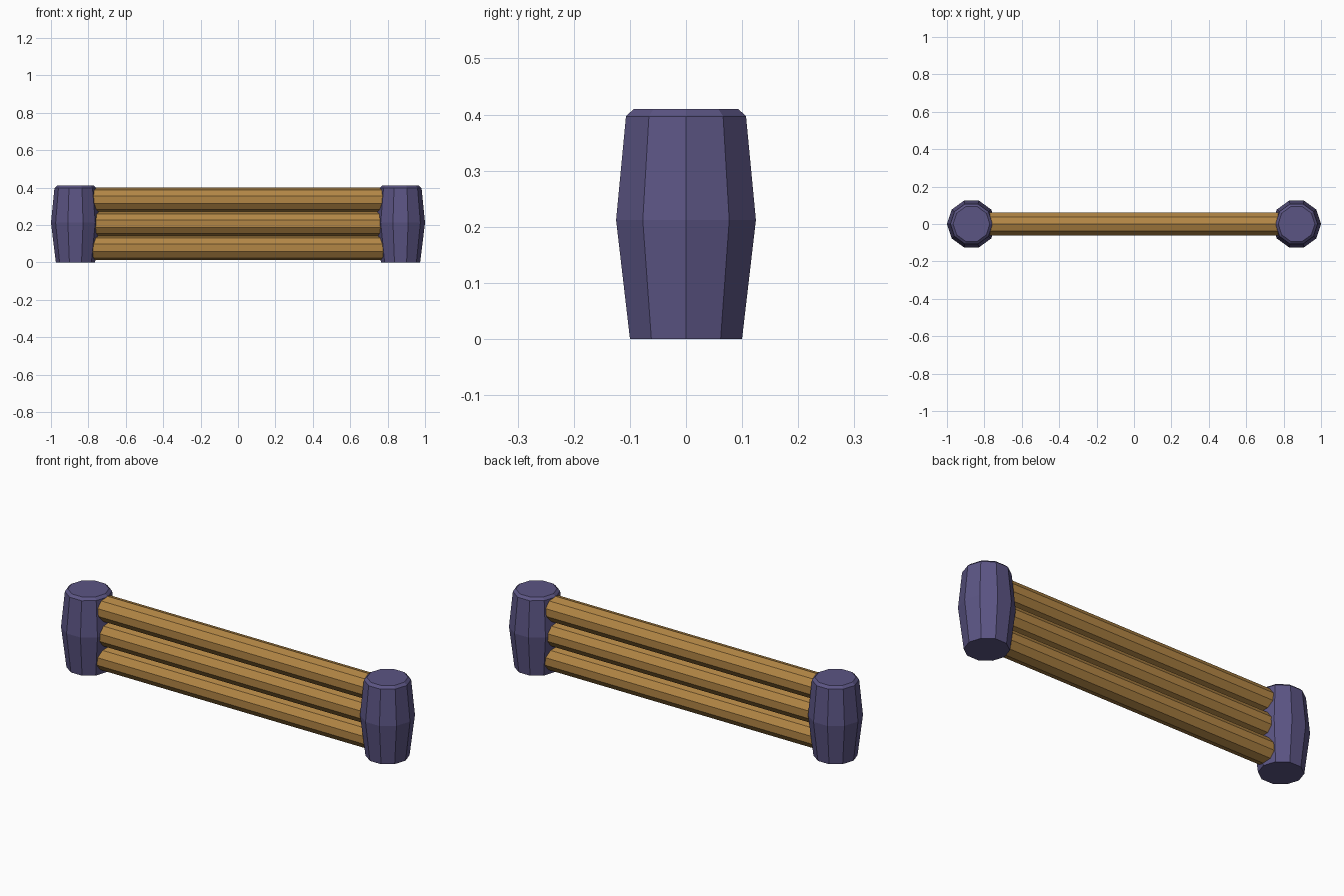
import bpy, bmesh
from math import sin, cos, pi

if "Cube" in bpy.data.objects:
    bpy.data.objects.remove(bpy.data.objects["Cube"])

SIDES = 10
POST_X = 0.869


def material(name, rgb):
    m = bpy.data.materials.new(name)
    m.diffuse_color = (*rgb, 1)
    m.use_nodes = True
    m.node_tree.nodes["Principled BSDF"].inputs["Base Color"].default_value = m.diffuse_color
    return m


def lathe(name, profile, mat):
    """Flat-shaded ten-sided solid from (radius, height) rings."""
    bm = bmesh.new()
    rings = [[bm.verts.new((r * cos(2 * pi * i / SIDES), r * sin(2 * pi * i / SIDES), z))
              for i in range(SIDES)] for r, z in profile]
    for a, b in zip(rings, rings[1:]):
        for i in range(SIDES):
            j = (i + 1) % SIDES
            bm.faces.new((a[i], a[j], b[j], b[i]))
    bm.faces.new(rings[0][::-1])
    bm.faces.new(rings[-1])
    mesh = bpy.data.meshes.new(name)
    bm.to_mesh(mesh)
    bm.free()
    mesh.materials.append(mat)
    ob = bpy.data.objects.new(name, mesh)
    bpy.context.collection.objects.link(ob)
    return ob


purple = material("purple_post", (0.105, 0.09, 0.23))
wood = material("brown_wood", (0.45, 0.24, 0.06))

# Barrel-shaped end posts with a bevelled top
for side, x in (("left", -POST_X), ("right", POST_X)):
    post = lathe(side + "_post",
                 [(0.105, 0), (0.131, 0.212), (0.1125, 0.397), (0.098, 0.41)], purple)
    post.location.x = x

# Three stacked rails running between the posts, a corner edge pointing up
for label, z in (("lower", 0.077), ("middle", 0.206), ("upper", 0.335)):
    rail = lathe(label + "_rail", [(0.065, -0.85), (0.065, 0.85)], wood)
    rail.rotation_euler.y = pi / 2
    rail.location.z = z
